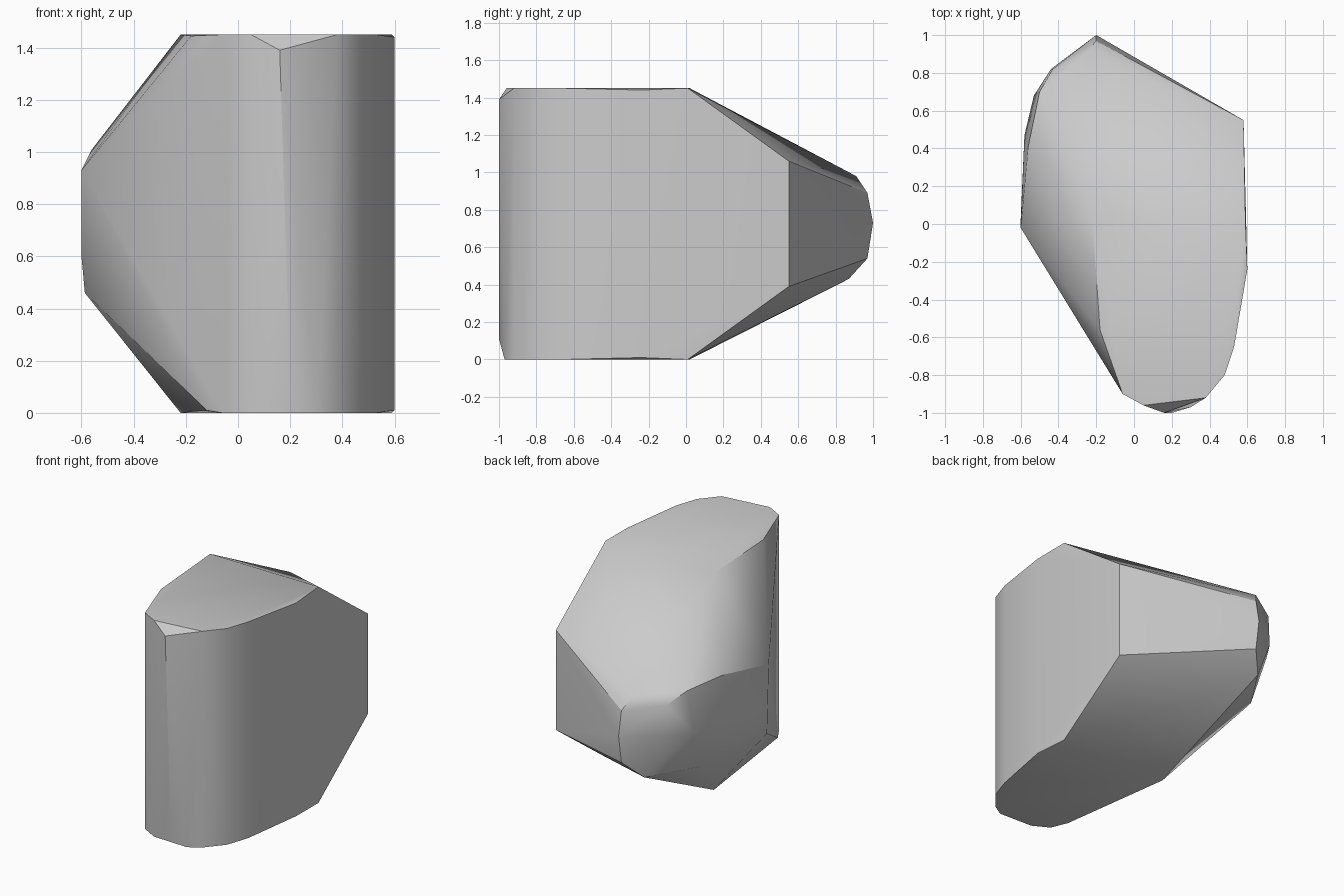
import bpy
import bmesh
import math

cube = bpy.data.objects.get("Cube")
if cube:
    bpy.data.objects.remove(cube, do_unlink=True)

# Stone colour
grey = bpy.data.materials.new("stone_grey")
grey.use_nodes = True
colour = (0.6, 0.6, 0.6, 1)
grey.diffuse_color = colour
grey.node_tree.nodes["Principled BSDF"].inputs["Base Color"].default_value = colour

# Upright wall corners shared by the flat top and base
top, base = 1.45, 0.0
wall = [(-0.22, 0.02), (-0.06, -0.9), (0.05, -0.96), (0.38, -0.92),
        (0.48, -0.8), (0.53, -0.65), (0.59, 0.01)]
points = [(x, y, z) for x, y in wall for z in (base, top)]
points += [(0.6, -0.24, z) for z in (0.01, 1.44)]

# Chipped front edge and side ridge
points += [(0.16, -1, 1.39), (0.2, -1, 0.11), (0.3, -0.97, base),
           (-0.18, -0.56, 1.445), (-0.12, -0.8, 0.01),
           (-0.6, -0.02, 0.93), (-0.6, 0.02, 0.6), (-0.587, -0.02, 0.46)]

# Slanted rear face
points += [(0.58, 0.55, 1.06), (0.58, 0.55, 0.39),
           (-0.2, 0.97, 0.89), (-0.2, 1, 0.73), (-0.2, 0.97, 0.54)]

# Rounded rear nose: upper rim, middle, lower rim
points += [(-0.25, 0.91, 0.98), (-0.43, 0.82, 0.93), (-0.5, 0.7, 1.0),
           (-0.56, 0.41, 1.01),
           (-0.44, 0.82, 0.72), (-0.53, 0.68, 0.72), (-0.58, 0.47, 0.72),
           (-0.3, 0.87, 0.43), (-0.51, 0.55, 0.44)]

# Wrap the corners into one faceted boulder
bm = bmesh.new()
for p in points:
    bm.verts.new(p)
hull = bmesh.ops.convex_hull(bm, input=bm.verts)
loose = {g for g in hull["geom_interior"] + hull["geom_unused"]
         if isinstance(g, bmesh.types.BMVert)}
bmesh.ops.delete(bm, geom=list(loose), context="VERTS")
bmesh.ops.dissolve_limit(bm, angle_limit=math.radians(0.5),
                         verts=bm.verts, edges=bm.edges)
bmesh.ops.recalc_face_normals(bm, faces=bm.faces)
mesh = bpy.data.meshes.new("boulder")
bm.to_mesh(mesh)
bm.free()
mesh.materials.append(grey)
boulder = bpy.data.objects.new("boulder", mesh)
bpy.context.collection.objects.link(boulder)

# Soft facets with crisp corners
bpy.ops.object.select_all(action="DESELECT")
boulder.select_set(True)
bpy.context.view_layer.objects.active = boulder
bpy.ops.object.shade_smooth_by_angle(angle=math.radians(30))
